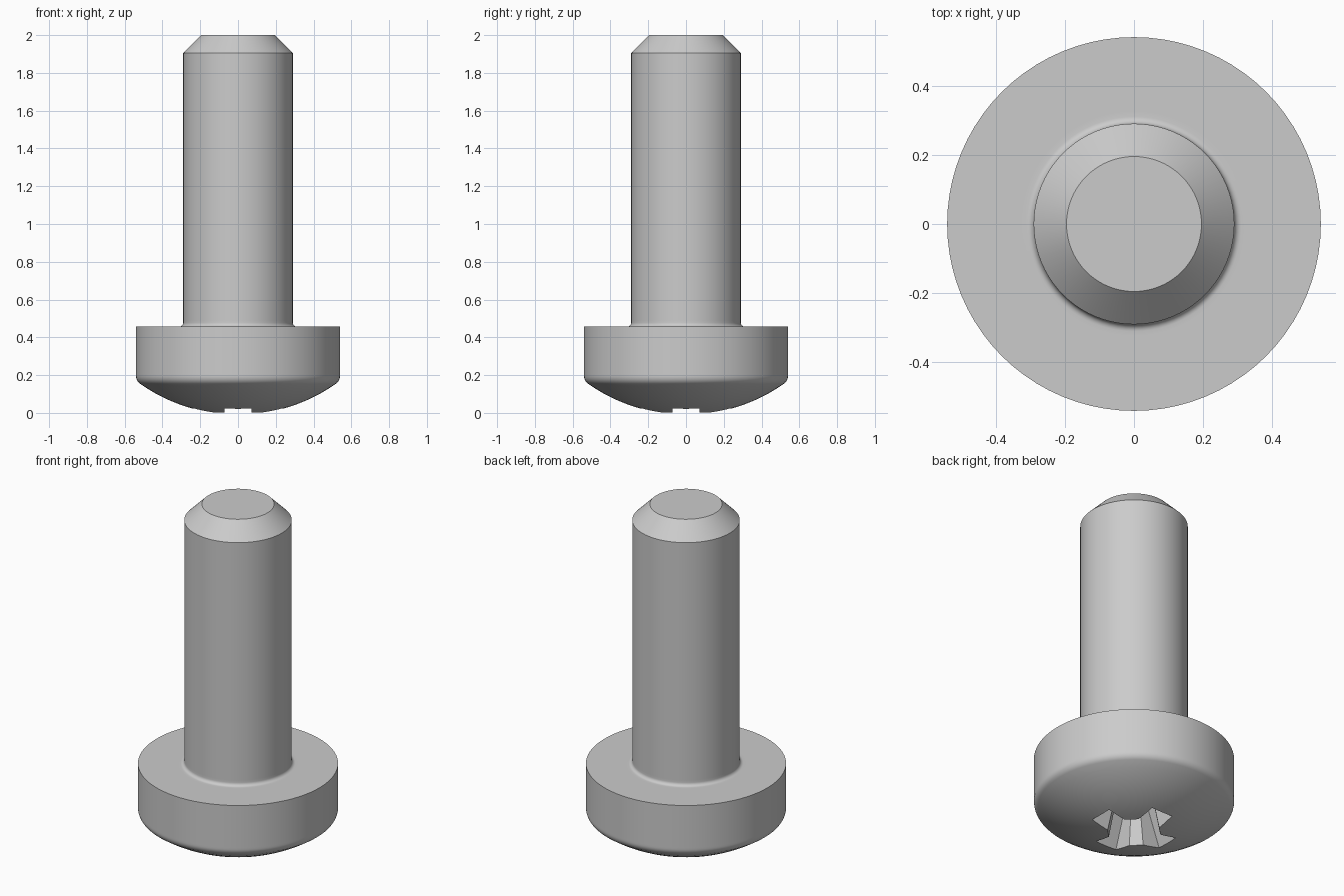
import bpy, bmesh, math

if "Cube" in bpy.data.objects:
    bpy.data.objects.remove(bpy.data.objects["Cube"])

steel = bpy.data.materials.new("steel grey")
steel.diffuse_color = (0.6, 0.6, 0.6, 1)
steel.use_nodes = True
steel.node_tree.nodes["Principled BSDF"].inputs["Base Color"].default_value = steel.diffuse_color


def new_object(name, bm):
    bmesh.ops.recalc_face_normals(bm, faces=bm.faces)
    mesh = bpy.data.meshes.new(name)
    bm.to_mesh(mesh)
    bm.free()
    mesh.materials.append(steel)
    obj = bpy.data.objects.new(name, mesh)
    bpy.context.collection.objects.link(obj)
    return obj


def loft(name, rings):
    """Join equal-length rings of points into a closed solid."""
    bm = bmesh.new()
    loops = [[bm.verts.new(p) for p in ring] for ring in rings]
    n = len(loops[0])
    for a, b in zip(loops, loops[1:]):
        for i in range(n):
            j = (i + 1) % n
            bm.faces.new((a[i], a[j], b[j], b[i]))
    bm.faces.new(loops[0])
    bm.faces.new(loops[-1])
    return new_object(name, bm)


def circle(r, z, n=80):
    return [(r * math.cos(2 * math.pi * i / n), r * math.sin(2 * math.pi * i / n), z)
            for i in range(n)]


def cross(arm, half, corner, z):
    """Four-armed outline with chamfered inner corners."""
    quarter = [(arm, -half), (arm, half), (corner, half), (half, corner)]
    pts = []
    for _ in range(4):
        pts += [(x, y, z) for x, y in quarter]
        quarter = [(-y, x) for x, y in quarter]
    return pts


# Screw profile: domed head, rounded rim, shank fillet, chamfered tip
HEAD, SHANK, DOME, FILLET = 0.54, 0.29, 0.9, 0.05
DOME_Z = DOME - 0.01
slope = math.asin((HEAD - FILLET) / (DOME - FILLET))
profile = []
for i in range(1, 13):                                   # dome
    a = slope * i / 12
    profile.append((DOME * math.sin(a), DOME_Z - DOME * math.cos(a)))
rim_z = profile[-1][1] + FILLET * math.cos(slope)
for i in range(1, 7):                                    # rounded rim
    a = slope + (math.pi / 2 - slope) * i / 6
    profile.append((HEAD - FILLET + FILLET * math.sin(a), rim_z - FILLET * math.cos(a)))
profile += [(HEAD, rim_z + 0.01), (HEAD, 0.457), (0.325, 0.457)]
for i in range(7):                                       # fillet under the head
    a = math.pi / 2 * i / 6
    profile.append((SHANK + 0.02 * (1 - math.sin(a)), 0.477 - 0.02 * math.cos(a)))
profile += [(SHANK, 0.49), (SHANK, 1.905), (0.195, 2.0)]
screw = loft("screw", [circle(r, z) for r, z in profile])

# Tapered cross recess in the head
cutter = loft("recess_cutter", [
    cross(0.265, 0.076, 0.132, -0.04),
    cross(0.13, 0.05, 0.082, 0.25),
    cross(0.02, 0.008, 0.013, 0.29),
])
cutter.hide_render = True
cut = screw.modifiers.new("recess", 'BOOLEAN')
cut.operation = 'DIFFERENCE'
cut.solver = 'EXACT'
cut.object = cutter

bpy.context.view_layer.objects.active = screw
screw.select_set(True)
cutter.select_set(False)
bpy.ops.object.modifier_apply(modifier=cut.name)
bpy.data.objects.remove(cutter)
bpy.ops.object.shade_smooth_by_angle(angle=math.radians(25))
